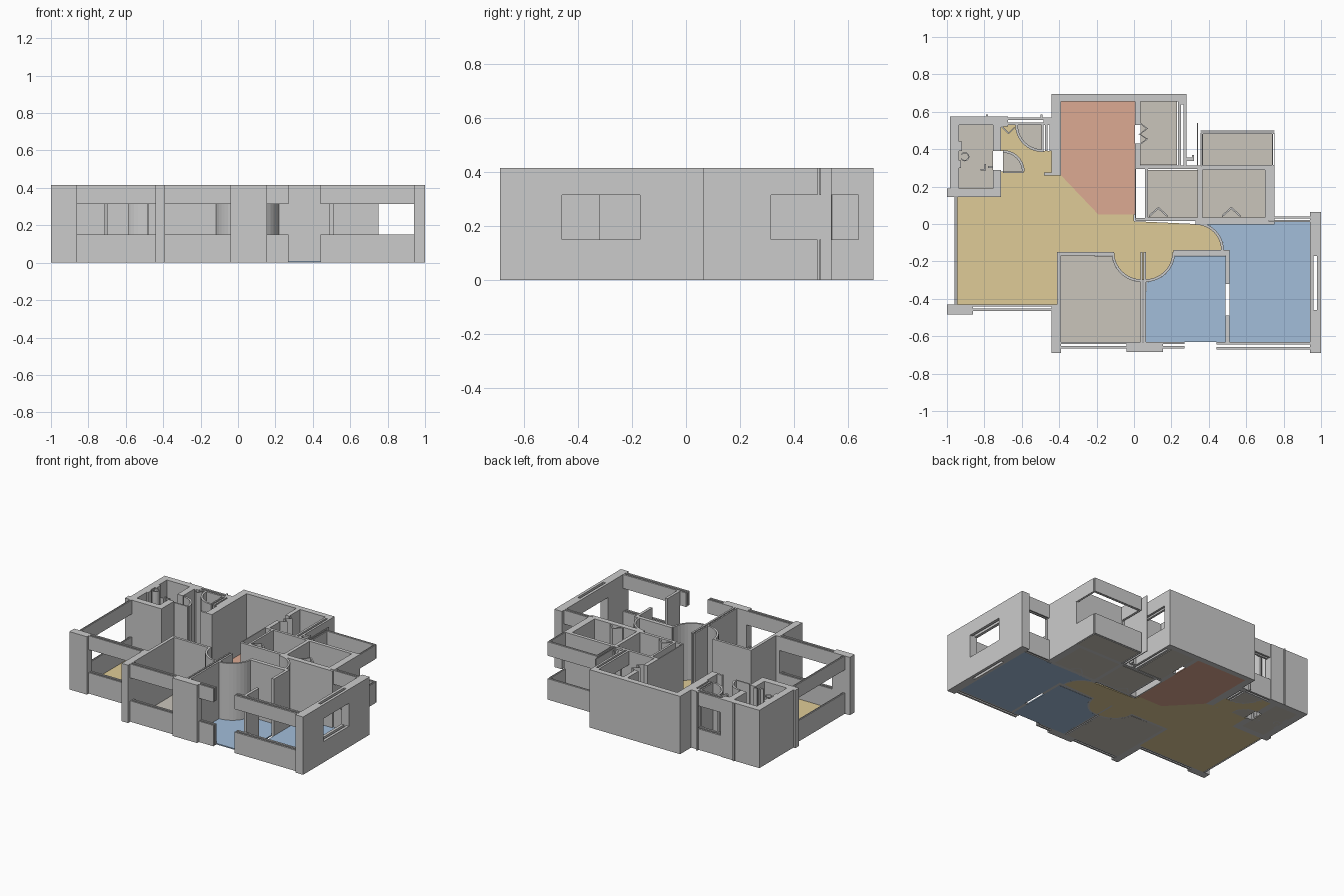
import bpy
from math import cos, sin, radians

H = 0.415               # wall height
SILL, HEAD = 0.15, 0.315
FLOOR = 0.008


def make(name, verts, faces, mat=None):
    me = bpy.data.meshes.new(name)
    me.from_pydata(verts, [], faces)
    me.update()
    ob = bpy.data.objects.new(name, me)
    bpy.context.collection.objects.link(ob)
    if mat:
        me.materials.append(mat)
    return ob


def prism(name, pts, z0=0.0, z1=H, mat=None):
    """Extrude a counter-clockwise outline."""
    area = sum(a[0] * b[1] - b[0] * a[1] for a, b in zip(pts, pts[1:] + pts[:1]))
    if area < 0:
        pts = pts[::-1]
    n = len(pts)
    verts = [(x, y, z) for z in (z0, z1) for x, y in pts]
    faces = [list(range(n))[::-1], list(range(n, 2 * n))]
    faces += [(i, (i + 1) % n, n + (i + 1) % n, n + i) for i in range(n)]
    return make(name, verts, faces, mat)


def rect(x0, x1, y0, y1):
    return [(x0, y0), (x1, y0), (x1, y1), (x0, y1)]


def walls(name, boxes):
    for i, b in enumerate(boxes):
        prism(f"{name}_{i + 1}", rect(*b))


def window(name, x0, x1, y0, y1):
    """Sill and header, each a pair of thin leaves with a cavity."""
    for part, z0, z1 in (("sill", 0, SILL), ("header", HEAD, H)):
        if x1 - x0 < y1 - y0:
            t = (x1 - x0) * 0.34
            leaves = [(x0, x0 + t, y0, y1), (x1 - t, x1, y0, y1)]
        else:
            t = (y1 - y0) * 0.34
            leaves = [(x0, x1, y0, y0 + t), (x0, x1, y1 - t, y1)]
        for i, b in enumerate(leaves):
            prism(f"{name}_{part}_{i + 1}", rect(*b), z0, z1)


def arc(cx, cy, r, a0, a1, n=10):
    return [(cx + r * cos(radians(a0 + (a1 - a0) * i / n)),
             cy + r * sin(radians(a0 + (a1 - a0) * i / n))) for i in range(n + 1)]


def arc_wall(name, cx, cy, r, a0, a1, t=0.014):
    prism(name, arc(cx, cy, r, a0, a1) + arc(cx, cy, r - t, a1, a0))


def folding_door(name, pts, dx, dy):
    prism(name, pts + [(x + dx, y + dy) for x, y in reversed(pts)])


def material(name, rgb):
    m = bpy.data.materials.new(name)
    m.diffuse_color = (*rgb, 1)
    return m


yellow = material("hall_yellow", (0.74, 0.60, 0.31))
blue = material("bedroom_blue", (0.36, 0.51, 0.70))
pink = material("kitchen_pink", (0.72, 0.40, 0.29))
beige = material("utility_beige", (0.59, 0.56, 0.50))

# Floors
prism("living_floor",
      [(-0.95, -0.43), (-0.41, -0.43), (-0.41, -0.15)]
      + arc(0.04, -0.15, 0.15, 180, 270) + arc(0.06, -0.15, 0.15, 270, 360)
      + arc(0.33, -0.14, 0.14, 0, 90)
      + [(0.0, 0.015), (0.0, 0.05), (-0.19, 0.05), (-0.39, 0.26), (-0.44, 0.27), (-0.44, 0.39)]
      + arc(-0.49, 0.53, 0.14, 270, 180)
      + [(-0.71, 0.53), (-0.71, 0.39)] + arc(-0.70, 0.28, 0.11, 90, 0)
      + [(-0.71, 0.28), (-0.71, 0.145), (-0.95, 0.145)], 0, FLOOR, yellow)
prism("kitchen_floor", [(-0.39, 0.655), (-0.39, 0.26), (-0.19, 0.05), (0.005, 0.05), (0.005, 0.655)],
      0, FLOOR, pink)
prism("main_bedroom_floor", [(0.94, 0.015), (0.94, -0.63), (0.51, -0.63), (0.51, -0.14)]
      + arc(0.33, -0.14, 0.15, 0, 75) + [(0.37, 0.015)], 0, FLOOR, blue)
prism("middle_bedroom_floor", [(0.065, -0.63), (0.49, -0.63), (0.49, -0.17), (0.21, -0.17)]
      + arc(0.06, -0.15, 0.16, -8, -88), 0, FLOOR, blue)
prism("front_bedroom_floor", [(0.035, -0.63), (-0.39, -0.63), (-0.39, -0.165)]
      + arc(0.04, -0.15, 0.16, 188, 268), 0, FLOOR, beige)
for name, b in {"bath_floor": (-0.935, -0.755, 0.19, 0.53), "pantry_floor": (0.035, 0.23, 0.315, 0.655),
                "closet_floor": (0.075, 0.34, 0.035, 0.29), "store_floor": (0.365, 0.70, 0.035, 0.29),
                "balcony_floor": (0.37, 0.74, 0.315, 0.485)}.items():
    prism(name, rect(*b), 0, FLOOR, beige)
prism("bath_door_floor", [(-0.70, 0.28)] + arc(-0.70, 0.28, 0.105, 0, 90), 0, FLOOR, beige)
prism("entry_door_floor", [(-0.49, 0.53)] + arc(-0.49, 0.53, 0.135, 180, 270), 0, FLOOR, beige)

# Outer walls
walls("outer_wall", [
    (-1.0, -0.86, -0.485, -0.43), (-1.0, -0.945, -0.485, -0.43),
    (-0.44, -0.39, -0.69, -0.43), (-0.04, 0.155, -0.685, -0.63),
    (0.94, 1.0, -0.69, -0.46), (0.94, 1.0, -0.17, 0.065),
    (-0.44, 0.28, 0.655, 0.695), (-0.44, -0.39, 0.26, 0.655),
    (0.70, 0.75, 0.02, 0.31), (0.235, 0.28, 0.64, 0.655)])
window("living_front_window", -0.86, -0.44, -0.465, -0.43)
window("living_side_window", -0.96, -0.945, -0.43, 0.15)
window("front_bedroom_window", -0.39, -0.04, -0.665, -0.63)
window("middle_bedroom_window", 0.155, 0.27, -0.665, -0.63)
window("main_bedroom_window", 0.44, 0.94, -0.67, -0.63)
window("right_window", 0.94, 1.0, -0.46, -0.17)
window("main_back_window", 0.75, 0.94, 0.012, 0.04)
window("pantry_window", 0.235, 0.28, 0.31, 0.64)
window("balcony_back_window", 0.355, 0.75, 0.482, 0.50)
window("balcony_right_window", 0.738, 0.752, 0.31, 0.482)
window("balcony_left_window", 0.355, 0.37, 0.31, 0.482)

# Bathroom and entry
walls("bath_wall", [
    (-1.0, -0.935, 0.145, 0.19), (-0.985, -0.935, 0.19, 0.575),
    (-0.935, -0.71, 0.53, 0.575), (-0.755, -0.71, 0.39, 0.53),
    (-0.755, -0.71, 0.145, 0.29), (-0.935, -0.755, 0.145, 0.19)])
walls("entry_wall", [
    (-0.71, -0.675, 0.52, 0.575), (-0.485, -0.44, 0.53, 0.57),
    (-0.48, -0.44, 0.26, 0.275), (-0.79, -0.78, 0.575, 0.585), (-0.50, -0.49, 0.57, 0.585)])
window("entry_back_window", -0.675, -0.485, 0.53, 0.57)
window("entry_side_window", -0.475, -0.44, 0.39, 0.53)
arc_wall("bath_door_swing", -0.70, 0.28, 0.115, 0, 90)
walls("bath_door_leaf", [(-0.70, -0.59, 0.272, 0.282)])
arc_wall("entry_door_swing", -0.49, 0.53, 0.145, 180, 270)
walls("entry_door_leaf", [(-0.495, -0.485, 0.385, 0.53)])
folding_door("entry_fold", [(-0.71, 0.52), (-0.67, 0.48), (-0.64, 0.51)], 0, 0.01)
# Bathroom fixtures, drawn as thin full-height outlines
arc_wall("toilet_bowl", -0.905, 0.36, 0.025, -150, 150, 0.007)
walls("bath_fixture", [(-0.935, -0.925, 0.30, 0.34), (-0.935, -0.92, 0.39, 0.44),
                       (-0.82, -0.79, 0.285, 0.295), (-0.80, -0.79, 0.29, 0.32),
                       (-0.78, -0.755, 0.30, 0.31)])

# Interior walls
walls("kitchen_wall", [
    (0.005, 0.035, 0.53, 0.655), (0.005, 0.035, 0.31, 0.43), (0.005, 0.012, 0.02, 0.31)])
walls("service_wall", [
    (0.005, 0.36, 0.293, 0.312), (0.01, 0.072, 0.015, 0.032),
    (0.06, 0.075, 0.02, 0.30), (0.34, 0.365, 0.02, 0.31), (0.365, 0.75, 0.29, 0.315),
    (0.072, 0.72, 0.015, 0.036), (0.337, 0.343, 0.31, 0.54),
    (0.27, 0.32, 0.338, 0.355), (0.31, 0.32, 0.338, 0.37)])
walls("bedroom_wall", [
    (-0.412, -0.39, -0.43, -0.15), (-0.412, -0.11, -0.168, -0.15),
    (0.035, 0.045, -0.63, -0.15), (0.052, 0.065, -0.63, -0.15),
    (0.21, 0.51, -0.168, -0.14), (0.49, 0.51, -0.32, -0.14),
    (0.49, 0.51, -0.63, -0.49), (0.33, 0.75, -0.002, 0.015)])

# Door swings of the three bedrooms
arc_wall("front_bedroom_door_swing", 0.04, -0.15, 0.16, 180, 270)
arc_wall("middle_bedroom_door_swing", 0.06, -0.15, 0.16, 270, 360)
arc_wall("main_bedroom_door_swing", 0.33, -0.14, 0.15, 0, 90)

# Folding doors of kitchen and closets
folding_door("kitchen_folding_door", [(0.02, 0.42), (0.065, 0.455), (0.025, 0.48),
                                      (0.065, 0.51), (0.02, 0.545)], 0.01, 0)
for name, x in (("closet_folding_door", 0.13), ("store_folding_door", 0.52)):
    folding_door(name, [(x - 0.05, 0.035), (x, 0.08), (x + 0.05, 0.035)], 0, 0.012)
